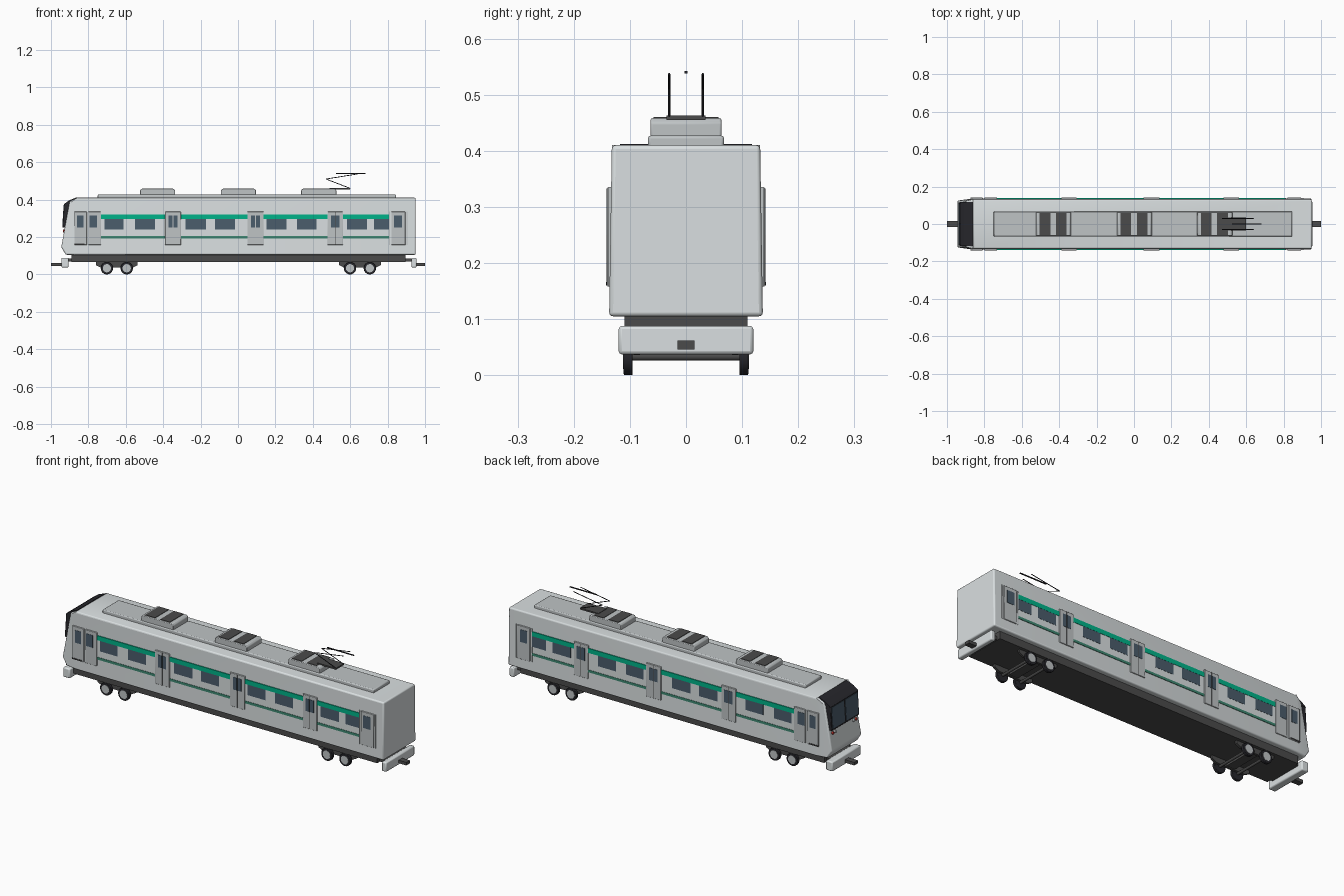
import bpy, bmesh, math
from mathutils import Vector, Matrix

if "Cube" in bpy.data.objects:
    bpy.data.objects.remove(bpy.data.objects["Cube"])

def material(name, r, g, b):
    m = bpy.data.materials.new(name)
    m.diffuse_color = (r, g, b, 1)
    m.use_nodes = True
    m.node_tree.nodes["Principled BSDF"].inputs["Base Color"].default_value = m.diffuse_color
    return m

SHELL = material("shell_grey", 0.70, 0.74, 0.75)
PANEL = material("panel_grey", 0.52, 0.55, 0.56)
DARK = material("dark_grey", 0.07, 0.07, 0.07)
BLACK = material("black", 0.02, 0.02, 0.025)
GLASS = material("glass", 0.07, 0.11, 0.15)
GREEN = material("green", 0.0, 0.45, 0.25)
DEEP = material("deep_green", 0.05, 0.25, 0.17)
RED = material("red", 0.6, 0.04, 0.03)

def finish(name, bm, mat, bevel=0, segments=2):
    bmesh.ops.recalc_face_normals(bm, faces=bm.faces)
    me = bpy.data.meshes.new(name)
    bm.to_mesh(me)
    bm.free()
    ob = bpy.data.objects.new(name, me)
    bpy.context.collection.objects.link(ob)
    if mat:
        me.materials.append(mat)
    if bevel:
        mod = ob.modifiers.new("bevel", 'BEVEL')
        mod.width, mod.segments, mod.limit_method = bevel, segments, 'ANGLE'
    bpy.ops.object.select_all(action='DESELECT')
    ob.select_set(True)
    bpy.context.view_layer.objects.active = ob
    bpy.ops.object.shade_smooth_by_angle(angle=math.radians(40))
    return ob

def add_prism(bm, pts, y0, y1):
    """Extrude an x-z outline from y0 to y1."""
    f = bm.faces.new([bm.verts.new((x, y0, z)) for x, z in pts])
    r = bmesh.ops.extrude_face_region(bm, geom=[f])
    bmesh.ops.translate(bm, vec=(0, y1 - y0, 0),
                        verts=[v for v in r['geom'] if isinstance(v, bmesh.types.BMVert)])

def prism(name, pts, y0, y1, mat, bevel=0):
    bm = bmesh.new()
    add_prism(bm, pts, y0, y1)
    return finish(name, bm, mat, bevel)

def boxes(name, spans, y0, y1, z0, z1, mat, bevel=0, mirror=False):
    """One box per (x0, x1) span, optionally repeated on the -y side."""
    bm = bmesh.new()
    for a, b in spans:
        for s in ((1, -1) if mirror else (1,)):
            add_prism(bm, [(a, z0), (b, z0), (b, z1), (a, z1)], s * y0, s * y1)
    return finish(name, bm, mat, bevel)

def rods(name, pairs, radius, mat, sides=16, bevel=0):
    """Cylinders running between pairs of points."""
    bm = bmesh.new()
    for a, b in pairs:
        a, b = Vector(a), Vector(b)
        rot = (b - a).to_track_quat('Z', 'Y').to_matrix().to_4x4()
        bmesh.ops.create_cone(bm, cap_ends=True, segments=sides, radius1=radius, radius2=radius,
                              depth=(b - a).length, matrix=Matrix.Translation((a + b) / 2) @ rot)
    return finish(name, bm, mat, bevel)

# Body shell: side outline, narrowed at the cab and slightly toward the roof
bm = bmesh.new()
add_prism(bm, [(-0.92, 0.105), (-0.945, 0.145), (-0.90, 0.39), (-0.86, 0.41),
               (0.95, 0.41), (0.95, 0.105)], -0.137, 0.137)
bmesh.ops.bisect_plane(bm, geom=bm.verts[:] + bm.edges[:] + bm.faces[:],
                       plane_co=(-0.86, 0, 0), plane_no=(1, 0, 0))
for v in bm.verts:
    if v.co.x < -0.87:
        v.co.y *= 0.92
    if v.co.z > 0.38:
        v.co.y *= 0.965
finish("body_shell", bm, SHELL, 0.007, 3)

# Cab windscreen, visor and lights
prism("windscreen_frame", [(-0.938, 0.25), (-0.93, 0.378), (-0.895, 0.378), (-0.915, 0.25)],
      -0.116, 0.116, BLACK, 0.003)
prism("cab_visor", [(-0.93, 0.376), (-0.903, 0.396), (-0.862, 0.4125), (-0.86, 0.40), (-0.89, 0.376)],
      -0.118, 0.118, BLACK)
for s, side in ((1, "left"), (-1, "right")):
    prism("windscreen_pane_" + side, [(-0.9395, 0.26), (-0.9322, 0.37), (-0.925, 0.37), (-0.93, 0.26)],
          s * 0.006, s * 0.108, GLASS)
rods("tail_lights", [((-0.936, s * 0.098, 0.232), (-0.91, s * 0.098, 0.232)) for s in (1, -1)], 0.007, RED)
rods("head_lights", [((-0.936, s * 0.078, 0.232), (-0.91, s * 0.078, 0.232)) for s in (1, -1)], 0.007, SHELL)

# Side doors with their windows, centre seams and cab step
doors = [(-0.39, -0.305), (0.05, 0.137), (0.478, 0.562)]
end_doors = [(-0.875, -0.808), (-0.80, -0.732), (0.82, 0.895)]
boxes("side_doors", doors + end_doors, 0.125, 0.1405, 0.158, 0.335, PANEL, 0.002, True)
boxes("door_seams", [((a + b) / 2 - 0.001, (a + b) / 2 + 0.001) for a, b in doors],
      0.13, 0.1415, 0.16, 0.333, DARK, 0, True)
boxes("door_windows", [((a + b) / 2 + s * 0.002, (a + b) / 2 + s * 0.024) for a, b in doors for s in (-1, 1)]
      + [(-0.86, -0.825), (-0.795, -0.755), (0.835, 0.877)], 0.13, 0.1418, 0.25, 0.316, GLASS, 0, True)
boxes("cab_step", [(-0.875, -0.82)], 0.125, 0.143, 0.16, 0.166, DARK, 0, True)
boxes("rear_door_trim", [(0.808, 0.812), (0.902, 0.906)], 0.125, 0.138, 0.158, 0.335, PANEL, 0, True)

# Window bands, windows and stripes
bays = [(-0.732, -0.39), (-0.305, 0.05), (0.137, 0.478), (0.562, 0.808)]
windows = [(-0.715, -0.613), (-0.55, -0.445), (-0.28, -0.172), (-0.122, -0.015),
           (0.153, 0.258), (0.315, 0.42), (0.582, 0.69), (0.728, 0.808)]
boxes("window_band", bays, 0.125, 0.1362, 0.205, 0.297, SHELL, 0, True)
boxes("side_windows", windows, 0.125, 0.1372, 0.24, 0.298, GLASS, 0, True)
boxes("upper_stripe", bays, 0.125, 0.138, 0.296, 0.32, GREEN, 0, True)
boxes("lower_stripe", bays, 0.125, 0.138, 0.193, 0.206, DEEP, 0, True)

# Roof deck and cooling units with paired grilles
boxes("roof_deck", [(-0.75, 0.845)], -0.068, 0.068, 0.405, 0.427, PANEL, 0.005)
for i, x in enumerate((-0.43, 0.002, 0.432)):
    prism("roof_unit_%d" % (i + 1), [(x - 0.094, 0.42), (x + 0.094, 0.42), (x + 0.094, 0.45),
          (x + 0.086, 0.458), (x - 0.086, 0.458), (x - 0.094, 0.45)], -0.063, 0.063, PANEL, 0.003)
    boxes("roof_grilles_%d" % (i + 1), [(x - 0.075, x - 0.017), (x + 0.013, x + 0.07)],
          -0.058, 0.058, 0.45, 0.4605, DARK)

# Pantograph
boxes("pantograph_base", [(0.49, 0.60)], -0.035, 0.035, 0.455, 0.463, DARK)
arms = []
for y in (-0.03, 0.03):
    arms += [((0.60, y, 0.46), (0.47, y, 0.51)), ((0.47, y, 0.51), (0.64, y, 0.537))]
rods("pantograph_arms", arms, 0.002, BLACK, 8)
boxes("pantograph_head", [(0.525, 0.682)], -0.003, 0.003, 0.538, 0.542, BLACK)

# Underframe, end beams and couplers
boxes("underframe", [(-0.89, 0.895)], -0.11, 0.11, 0.066, 0.106, DARK)
boxes("end_beams", [(-0.945, -0.905), (0.928, 0.955)], -0.12, 0.12, 0.037, 0.088, SHELL, 0.006)
boxes("beam_supports", [(-0.91, -0.88), (0.885, 0.932)], -0.09, 0.09, 0.068, 0.086, DARK)
boxes("couplers", [(-1.0, -0.92), (0.94, 1.0)], -0.015, 0.015, 0.046, 0.062, DARK)

# Bogies with wheels, hubs and axles
for name, c in (("front", -0.648), ("rear", 0.652)):
    for s, side in ((1, "left"), (-1, "right")):
        prism("bogie_frame_%s_%s" % (name, side),
              [(c - 0.112, 0.07), (c + 0.112, 0.07), (c + 0.112, 0.05), (c + 0.085, 0.036),
               (c - 0.085, 0.036), (c - 0.112, 0.05)], s * 0.082, s * 0.094, DARK)
    boxes("bogie_bolster_" + name, [(c - 0.025, c + 0.025)], -0.09, 0.09, 0.04, 0.07, DARK)
    wx = (c - 0.053, c + 0.053)
    rods("wheels_" + name, [((x, s * 0.095, 0.033), (x, s * 0.111, 0.033)) for x in wx for s in (1, -1)],
         0.033, BLACK, 32, 0.002)
    rods("hubs_" + name, [((x, s * 0.10, 0.033), (x, s * 0.1125, 0.033)) for x in wx for s in (1, -1)],
         0.022, PANEL, 24)
    rods("axles_" + name, [((x, -0.10, 0.033), (x, 0.10, 0.033)) for x in wx], 0.007, DARK, 12)
